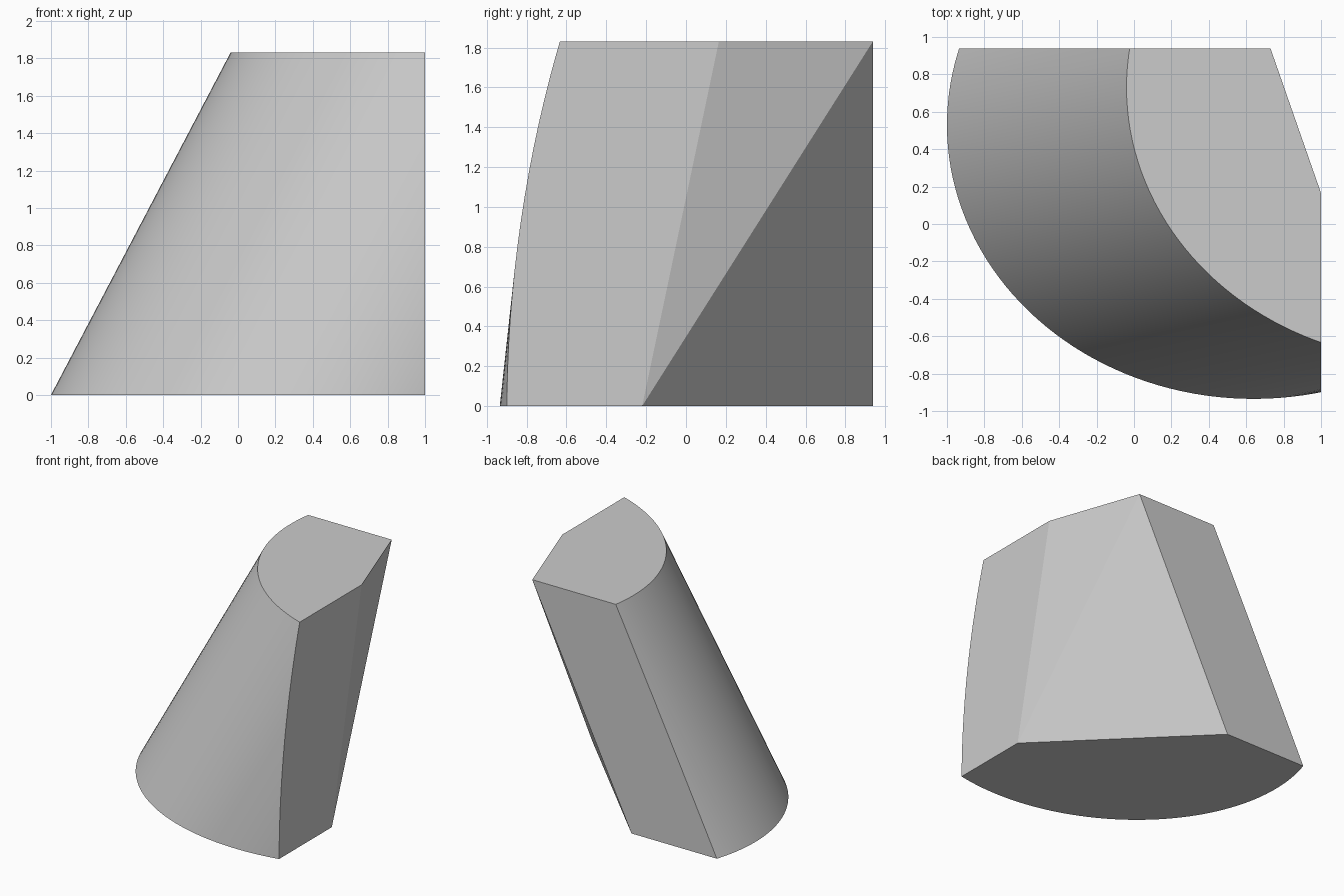
import bpy, bmesh, math
from mathutils import Vector

cube = bpy.data.objects.get("Cube")
if cube:
    bpy.data.objects.remove(cube, do_unlink=True)

HEIGHT = 1.83
BACK = 0.938
SEGMENTS = 160

grey = bpy.data.materials.new("plain grey")
grey.use_nodes = True
grey.diffuse_color = (0.6, 0.6, 0.6, 1)
grey.node_tree.nodes["Principled BSDF"].inputs["Base Color"].default_value = (0.6, 0.6, 0.6, 1)


def ellipse_ring(bm, cx, cy, z):
    """Ring of the leaning cylinder."""
    return [bm.verts.new((cx + 1.64 * math.cos(a), cy + 1.465 * math.sin(a), z))
            for a in (2 * math.pi * i / SEGMENTS for i in range(SEGMENTS))]


def slice_off(bm, point, normal):
    """Remove everything on the normal's side and cap the cut."""
    cut = bmesh.ops.bisect_plane(
        bm, geom=bm.verts[:] + bm.edges[:] + bm.faces[:], dist=1e-5,
        plane_co=point, plane_no=normal, clear_outer=True)
    edges = [e for e in cut["geom_cut"] if isinstance(e, bmesh.types.BMEdge)]
    bmesh.ops.holes_fill(bm, edges=edges, sides=0)


def plane_normal(a, b, c):
    """Normal of three points, turned away from the middle of the block."""
    n = (b - a).cross(c - a).normalized()
    middle = Vector((0.2, 0, HEIGHT / 2))
    return n if n.dot(middle - a) < 0 else -n


# Leaning elliptical cylinder
bm = bmesh.new()
low = ellipse_ring(bm, 0.64, 0.53, 0)
high = ellipse_ring(bm, 1.6, 0.73, HEIGHT)
bm.faces.new(low[::-1])
bm.faces.new(high)
for i in range(SEGMENTS):
    j = (i + 1) % SEGMENTS
    bm.faces.new((low[i], low[j], high[j], high[i]))

# Upright flat sides
slice_off(bm, Vector((1, 0, 0)), Vector((1, 0, 0)))
slice_off(bm, Vector((0, BACK, 0)), Vector((0, 1, 0)))

# Two slanted facets at the back corner
foot = Vector((1, -0.22, 0))
back_foot = Vector((-0.165, BACK, 0))
side_top = Vector((1, 0.165, HEIGHT))
back_top = Vector((0.73, BACK, HEIGHT))
for a, b, c in ((foot, side_top, back_top), (foot, back_top, back_foot)):
    slice_off(bm, a, plane_normal(a, b, c))

bmesh.ops.remove_doubles(bm, verts=bm.verts[:], dist=1e-4)
bmesh.ops.recalc_face_normals(bm, faces=bm.faces[:])
mesh = bpy.data.meshes.new("leaning_block")
bm.to_mesh(mesh)
bm.free()
mesh.materials.append(grey)

block = bpy.data.objects.new("leaning_block", mesh)
bpy.context.collection.objects.link(block)
bpy.ops.object.select_all(action="DESELECT")
block.select_set(True)
bpy.context.view_layer.objects.active = block
bpy.ops.object.shade_smooth_by_angle(angle=math.radians(10))
